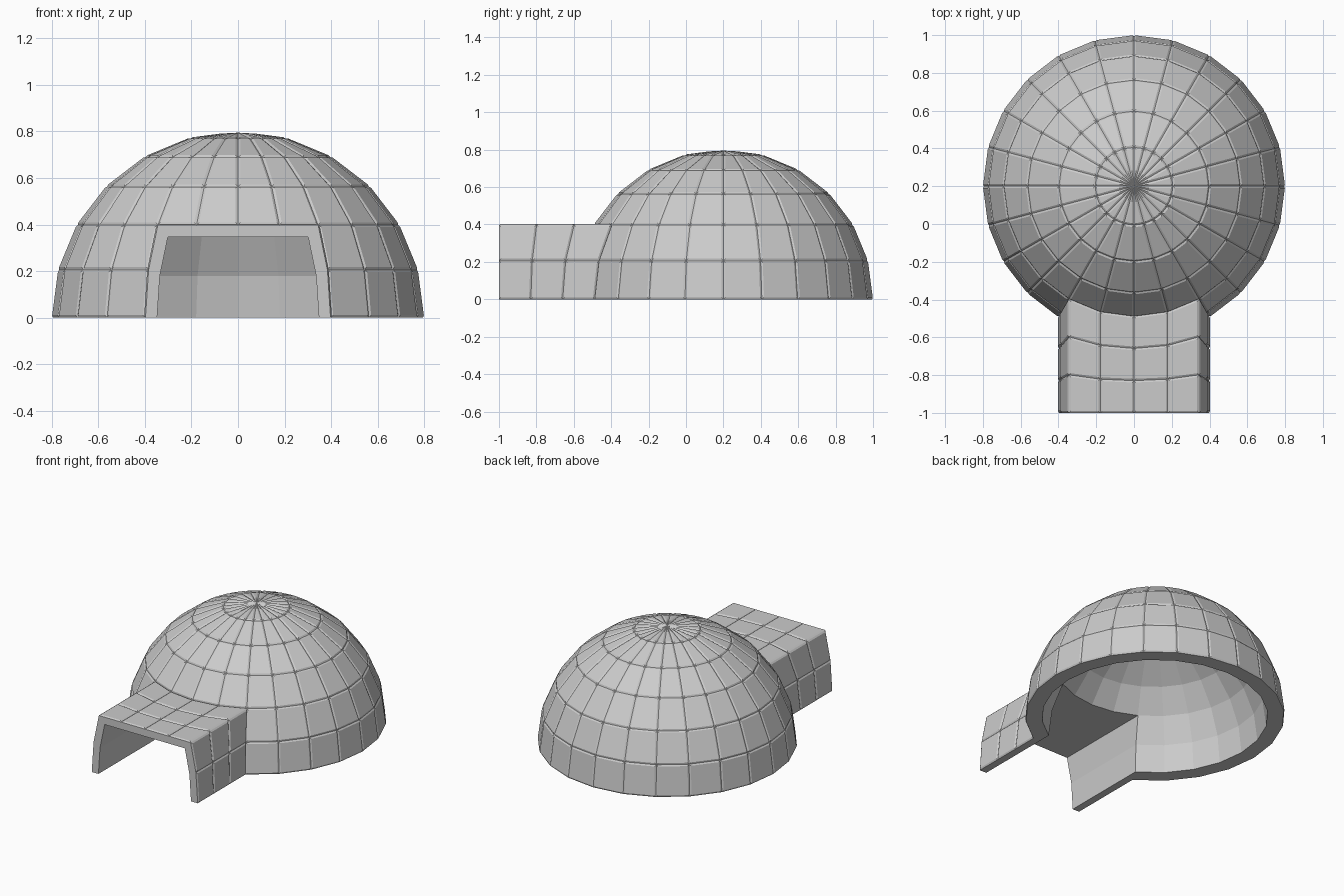
import bpy
import bmesh
from math import radians, sin, cos

cube = bpy.data.objects.get("Cube")
if cube:
    bpy.data.objects.remove(cube, do_unlink=True)

SEGMENTS, ROWS = 24, 6          # blocks around and up the dome
DOOR_HALF, DOOR_ROWS = 2, 2     # blocks either side of the middle, and up
TUNNEL_BLOCKS = 3
CENTRE_Y, FRONT_Y = 0.2, -1.0
STEP = radians(360 / SEGMENTS)
OUTER, INNER = 0.795, 0.695

snow = bpy.data.materials.new("snow_grey")
snow.use_nodes = True
snow.diffuse_color = (0.6, 0.6, 0.6, 1)
snow.node_tree.nodes["Principled BSDF"].inputs["Base Color"].default_value = (0.6, 0.6, 0.6, 1)


def dome_point(radius, i, j):
    ring = radius * cos(j * STEP)
    return (ring * sin(i * STEP), CENTRE_Y - ring * cos(i * STEP), radius * sin(j * STEP))


def build_shell(bm, radius):
    """Dome with the doorway drawn forward as a tunnel; returns verts by key."""
    verts, faces = {}, []

    def vert(i, j, t=0):
        key = ("pole",) if j == ROWS else (i % SEGMENTS, j, t)
        if key not in verts:
            x, y, z = dome_point(radius, i, j)
            y += (FRONT_Y - y) * t / TUNNEL_BLOCKS
            verts[key] = bm.verts.new((x, y, z))
        return verts[key]

    def face(*corners):
        unique = list(dict.fromkeys(corners))
        faces.append(bm.faces.new(unique))

    # dome blocks
    for i in range(-SEGMENTS // 2, SEGMENTS // 2):
        for j in range(ROWS):
            if -DOOR_HALF <= i < DOOR_HALF and j < DOOR_ROWS:
                continue
            face(vert(i, j), vert(i + 1, j), vert(i + 1, j + 1), vert(i, j + 1))

    # tunnel blocks, following the outline of the doorway
    arch = [(-DOOR_HALF, j) for j in range(DOOR_ROWS)]
    arch += [(i, DOOR_ROWS) for i in range(-DOOR_HALF, DOOR_HALF + 1)]
    arch += [(DOOR_HALF, j) for j in reversed(range(DOOR_ROWS))]
    for a, b in zip(arch, arch[1:]):
        for t in range(TUNNEL_BLOCKS):
            face(vert(*a, t), vert(*b, t), vert(*b, t + 1), vert(*a, t + 1))
    return verts, faces


bm = bmesh.new()
outer, blocks = build_shell(bm, OUTER)
inner, _ = build_shell(bm, INNER)

# rim closing the wall along the ground and around the entrance
partner = {v: inner[key] for key, v in outer.items()}
for edge in [e for e in bm.edges if e.is_boundary and e.verts[0] in partner]:
    a, b = edge.verts
    bm.faces.new((a, b, partner[b], partner[a]))
bmesh.ops.recalc_face_normals(bm, faces=bm.faces[:])

# raised snow blocks with seams between them
bmesh.ops.inset_individual(bm, faces=blocks, thickness=0.01, depth=0.006, use_even_offset=True)

mesh = bpy.data.meshes.new("snow_shelter")
bm.to_mesh(mesh)
bm.free()
mesh.materials.append(snow)
bpy.context.collection.objects.link(bpy.data.objects.new("snow_shelter", mesh))
